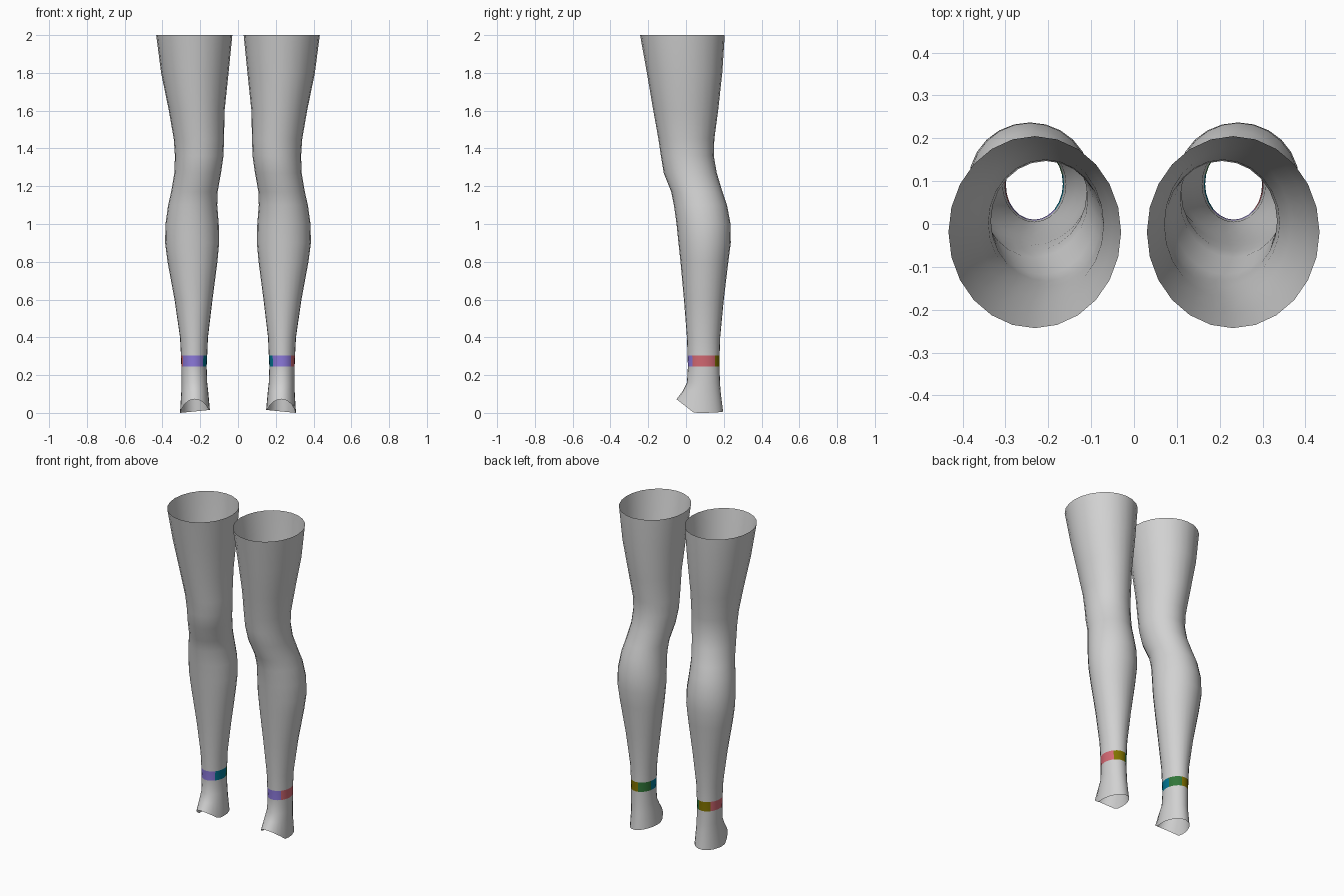
import bpy
import bmesh
import math

cube = bpy.data.objects.get("Cube")
if cube:
    bpy.data.objects.remove(cube)

SIDES = 24
BAND_TOP, BAND_BOTTOM = 0.305, 0.245


def material(name, rgb):
    mat = bpy.data.materials.new(name)
    mat.use_nodes = True
    mat.diffuse_color = (*rgb, 1)
    mat.node_tree.nodes["Principled BSDF"].inputs["Base Color"].default_value = (*rgb, 1)
    return mat


MATERIALS = [
    material("light grey", (0.64, 0.64, 0.64)),
    material("purple", (0.26, 0.19, 0.70)),
    material("red", (0.65, 0.14, 0.17)),
    material("olive", (0.22, 0.17, 0.0)),
    material("green", (0.03, 0.18, 0.04)),
    material("teal", (0.0, 0.18, 0.29)),
]

# Cross-sections from thigh to foot: z, inner x, outer x, front y, back y
SECTIONS = [
    (2.00, 0.030, 0.433, -0.243, 0.205),
    (1.80, 0.050, 0.407, -0.207, 0.192),
    (1.60, 0.071, 0.366, -0.173, 0.170),
    (1.45, 0.074, 0.340, -0.146, 0.150),
    (1.36, 0.077, 0.334, -0.133, 0.147),
    (1.27, 0.090, 0.337, -0.118, 0.163),
    (1.17, 0.108, 0.354, -0.078, 0.193),
    (1.10, 0.110, 0.370, -0.064, 0.217),
    (1.00, 0.102, 0.384, -0.050, 0.236),
    (0.90, 0.100, 0.386, -0.040, 0.237),
    (0.80, 0.109, 0.373, -0.029, 0.224),
    (0.60, 0.135, 0.336, -0.011, 0.200),
    (0.40, 0.159, 0.307, 0.005, 0.181),
    (BAND_TOP, 0.163, 0.302, 0.008, 0.178),
    (BAND_BOTTOM, 0.166, 0.300, 0.010, 0.177),
    (0.16, 0.163, 0.299, 0.005, 0.180),
    (0.115, 0.158, 0.300, -0.018, 0.183),
    (0.00, 0.149, 0.307, -0.050, 0.196),
]


def band_colour(angle, red_start):
    """Colour sectors around the ankle; 0 is the outer side, 90 the back."""
    for end, index in ((-135, 5), (red_start, 1), (45, 2), (105, 3), (165, 4)):
        if angle < end:
            return index
    return 5


def make_leg(name, side, red_start):
    bm = bmesh.new()
    rings = []
    for z, x0, x1, y0, y1 in SECTIONS:
        ring = []
        for j in range(SIDES):
            a = 2 * math.pi * j / SIDES - math.pi
            x = (x0 + x1) / 2 + (x1 - x0) / 2 * math.cos(a)
            y = (y0 + y1) / 2 + (y1 - y0) / 2 * math.sin(a)
            height = z
            if z == 0:
                # The open hem rises over the instep and slightly on the inner side
                height = max(0.1 * (x1 - x), 0.01 + 0.78 * (0.03 - y))
            ring.append(bm.verts.new((side * x, y, height)))
        rings.append(ring)

    # Skin the sections, leaving both ends open
    for i in range(len(rings) - 1):
        for j in range(SIDES):
            k = (j + 1) % SIDES
            corners = [rings[i][j], rings[i + 1][j], rings[i + 1][k], rings[i][k]]
            face = bm.faces.new(corners if side > 0 else corners[::-1])
            face.smooth = True
            if SECTIONS[i][0] == BAND_TOP:
                face.material_index = band_colour((j + 0.5) * 360 / SIDES - 180, red_start)

    mesh = bpy.data.meshes.new(name)
    bm.to_mesh(mesh)
    bm.free()
    for mat in MATERIALS:
        mesh.materials.append(mat)
    obj = bpy.data.objects.new(name, mesh)
    bpy.context.collection.objects.link(obj)


make_leg("left_stocking", 1, -45)
make_leg("right_stocking", -1, -30)
